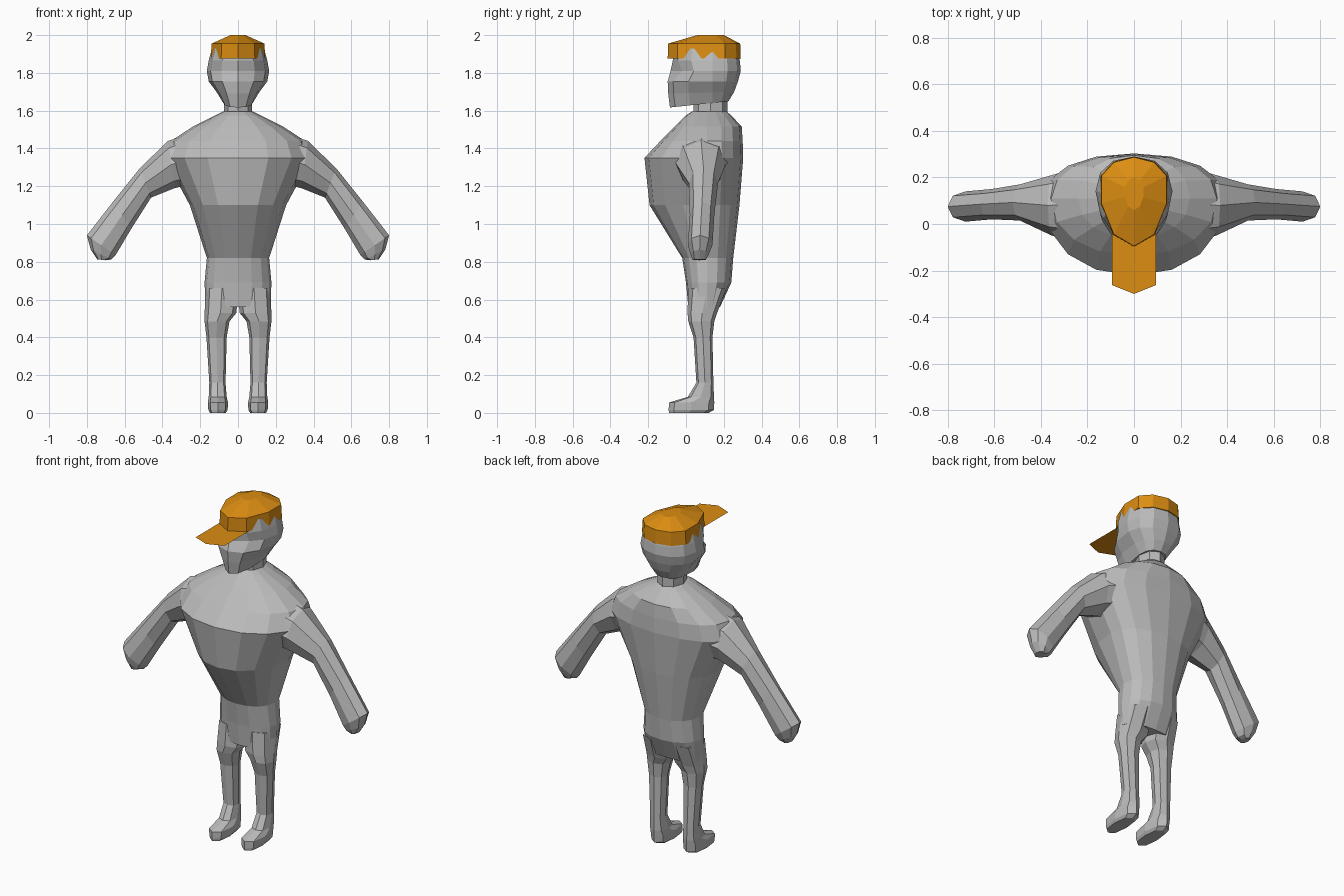
import bpy, bmesh, math

if "Cube" in bpy.data.objects:
    bpy.data.objects.remove(bpy.data.objects["Cube"])


def material(name, rgb):
    m = bpy.data.materials.new(name)
    m.diffuse_color = (*rgb, 1)
    m.use_nodes = True
    m.node_tree.nodes["Principled BSDF"].inputs["Base Color"].default_value = m.diffuse_color
    return m


GREY = material("grey", (0.5, 0.5, 0.5))
ORANGE = material("orange", (0.72, 0.27, 0.006))


def oval(n, z, x0, x1, yf, yb, yc=None, p=1.0, zb=None):
    """Closed section starting at the front; p < 1 squares it, zb lifts the back."""
    yc = (yf + yb) / 2 if yc is None else yc
    zb = z if zb is None else zb
    pts = []
    for i in range(n):
        a = 2 * math.pi * i / n
        s, c = math.sin(a), math.cos(a)
        s = math.copysign(abs(s) ** p, s)
        c = math.copysign(abs(c) ** p, c)
        y = yc - c * ((yc - yf) if c > 0 else (yb - yc))
        t = (y - yf) / (yb - yf)
        pts.append(((x0 + x1) / 2 + s * (x1 - x0) / 2, y, z + (zb - z) * t))
    return pts


def loft(name, rings, mat, side=1):
    bm = bmesh.new()
    rows = [[bm.verts.new((x * side, y, z)) for x, y, z in r] for r in rings]
    n = len(rows[0])
    for a, b in zip(rows, rows[1:]):
        for i in range(n):
            j = (i + 1) % n
            bm.faces.new((a[i], a[j], b[j], b[i]))
    bm.faces.new(rows[0])
    bm.faces.new(rows[-1])
    bmesh.ops.recalc_face_normals(bm, faces=bm.faces)
    me = bpy.data.meshes.new(name)
    bm.to_mesh(me)
    bm.free()
    me.materials.append(mat)
    ob = bpy.data.objects.new(name, me)
    bpy.context.collection.objects.link(ob)
    return ob


# Torso: height, half width, front, back
torso = [(1.595, .08, .03, .215), (1.575, .12, .0, .24), (1.515, .24, -.06, .295),
         (1.44, .355, -.135, .3), (1.35, .39, -.22, .303), (1.1, .255, -.193, .283),
         (.82, .165, -.02, .25), (.69, .177, .0, .24), (.56, .172, .012, .18)]
loft("torso", [oval(16, z, -w, w, f, b, .11, .92) for z, w, f, b in torso], GREY)

# Neck
loft("neck", [oval(8, z, -.075, .075, .04, .22) for z in (1.56, 1.70)], GREY)

# Head: front height, back height, half width, front, back
head = [(1.617, 1.65, .078, -.085, .225), (1.69, 1.70, .112, -.094, .255),
        (1.755, 1.755, .155, -.097, .275), (1.81, 1.81, .165, -.082, .29),
        (1.865, 1.865, .155, -.07, .285), (1.93, 1.93, .138, -.06, .27)]
rings = [oval(12, z, -w, w, f, b, .14, .9, zb) for z, zb, w, f, b in head]
for i, push in ((1, .035), (2, .02)):      # eye sockets pushed into the face
    for k in (i, 12 - i):
        x, y, z = rings[3][k]
        rings[3][k] = (x, y + push, z)
loft("head", rings, GREY)

# Cap crown and flat peak
cap = [(1.875, .152, -.097, .29, .17), (1.955, .147, -.095, .287, .17),
       (2.0, .042, .06, .2, .14)]
loft("cap_crown", [oval(10, z, -w, w, f, b, c) for z, w, f, b, c in cap], ORANGE)
peak = bpy.data.meshes.new("cap_peak")
peak.from_pydata([(-.095, .08, 1.876), (-.095, -.262, 1.876), (0, -.3, 1.876),
                  (.095, -.262, 1.876), (.095, .08, 1.876)], [], [(0, 1, 2, 3, 4)])
peak.materials.append(ORANGE)
bpy.context.collection.objects.link(bpy.data.objects.new("cap_peak", peak))

# Arm sections: top x, z, bottom x, z, front, back
arm = [(.22, 1.49, .20, 1.22, -.08, .25), (.37, 1.44, .335, 1.19, -.05, .21),
       (.52, 1.295, .46, 1.14, .015, .17), (.66, 1.12, .565, .975, .02, .15),
       (.80, .94, .648, .835, .01, .14), (.78, .865, .67, .812, .025, .12),
       (.745, .813, .70, .808, .035, .105)]


def arm_ring(xt, zt, xb, zb, yf, yb, n=8):
    pts = []
    for i in range(n):
        a = 2 * math.pi * i / n
        t = .5 + .5 * math.cos(a)
        pts.append((xb + (xt - xb) * t, (yf + yb) / 2 + math.sin(a) * (yb - yf) / 2,
                    zb + (zt - zb) * t))
    return pts


# Leg and foot sections: height, inner x, outer x, front, back
leg = [(.66, .0, .17, .012, .215), (.53, .008, .177, .008, .165),
       (.485, .045, .177, .012, .15), (.4, .06, .167, .04, .14),
       (.16, .066, .152, .055, .145), (.085, .06, .155, .01, .148),
       (.055, .053, .16, -.09, .15), (.015, .055, .157, -.092, .147),
       (.0, .065, .148, -.09, .12)]

for side, label in ((1, "left"), (-1, "right")):
    loft(label + "_arm", [arm_ring(*s) for s in arm], GREY, side)
    loft(label + "_leg", [oval(8, z, a, b, f, k, None, .8) for z, a, b, f, k in leg],
         GREY, side)
